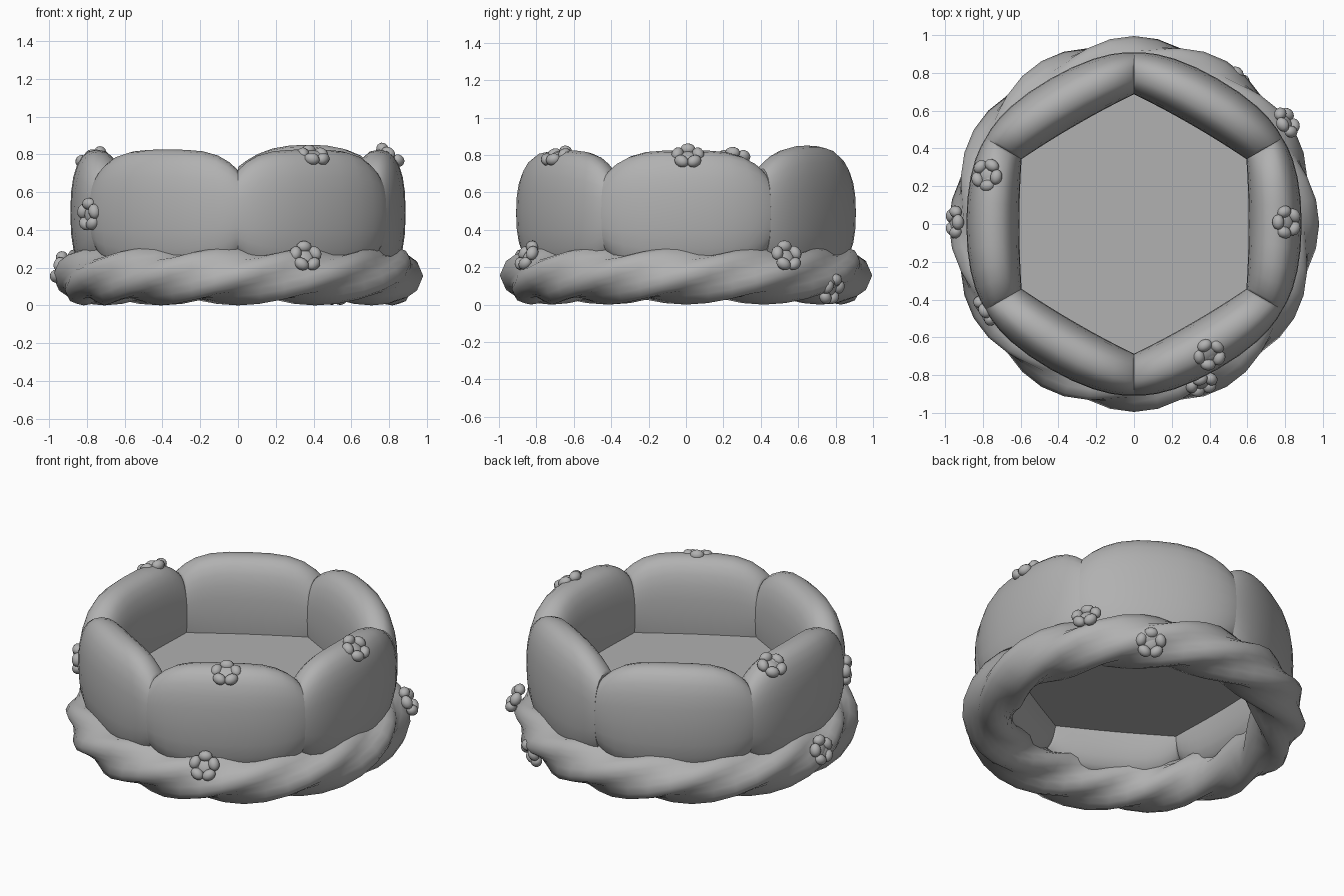
import bpy, bmesh, math
from math import sin, cos, pi, tan, radians
from mathutils import Vector, Matrix

if "Cube" in bpy.data.objects:
    bpy.data.objects.remove(bpy.data.objects["Cube"])

# one mid-grey finish for every part
grey = bpy.data.materials.new("mid_grey")
grey.diffuse_color = (0.44, 0.44, 0.44, 1)
grey.use_nodes = True
grey.node_tree.nodes["Principled BSDF"].inputs["Base Color"].default_value = grey.diffuse_color


def finish(bm, name, angle=60):
    bmesh.ops.recalc_face_normals(bm, faces=bm.faces)
    me = bpy.data.meshes.new(name)
    bm.to_mesh(me)
    bm.free()
    me.materials.append(grey)
    ob = bpy.data.objects.new(name, me)
    bpy.context.collection.objects.link(ob)
    bpy.ops.object.select_all(action='DESELECT')
    ob.select_set(True)
    bpy.context.view_layer.objects.active = ob
    bpy.ops.object.shade_smooth_by_angle(angle=radians(angle))
    return ob


def skin(bm, rings, closed):
    # bridge consecutive rings of points with quads
    vs = [[bm.verts.new(p) for p in r] for r in rings]
    n = len(vs[0])
    for i in range(len(vs) if closed else len(vs) - 1):
        a, b = vs[i], vs[(i + 1) % len(vs)]
        for j in range(n):
            k = (j + 1) % n
            bm.faces.new((a[j], a[k], b[k], b[j]))
    if not closed:
        bm.faces.new(vs[0])
        bm.faces.new(vs[-1])


def power(v, e):
    return math.copysign(abs(v) ** e, v)


# puffy wall cushions, mitred at 60 degree corners
def cushion(index):
    bm = bmesh.new()
    rot = Matrix.Rotation(index * pi / 3, 3, 'Z')
    tall, dome = (1.06, 2.6) if index == 1 else (0.985, 3.6)
    rings = []
    for i in range(13):
        s = sin((i / 12 - 0.5) * pi)
        outer = 0.888 - 0.102 * abs(s) ** 2.2
        inner = 0.607 - 0.012 * abs(s) ** 2
        h = 0.34 * tall * (1 - 0.33 * abs(s) ** dome)
        ring = []
        for j in range(24):
            a = 2 * pi * j / 24
            x = (outer + inner) / 2 + (outer - inner) / 2 * power(cos(a), 0.82)
            z = 0.49 + h * power(sin(a), 0.82)
            ring.append(rot @ Vector((x, s * tan(pi / 6) * x, z)))
        rings.append(ring)
    skin(bm, rings, False)
    finish(bm, f"wall_cushion_{index + 1}", 50)


for k in range(6):
    cushion(k)

# inner floor
bm = bmesh.new()
bm.faces.new([bm.verts.new((0.76 * cos(pi / 6 + k * pi / 3),
                            0.76 * sin(pi / 6 + k * pi / 3), 0.385)) for k in range(6)])
finish(bm, "floor")

# twisted base ring: a four-lobed section turning as it goes round
bm = bmesh.new()
rings = []
for i in range(48):
    t = 2 * pi * i / 48
    ring = []
    for j in range(24):
        p = 2 * pi * j / 24
        r = 0.135 + 0.021 * cos(4 * p - 12 * t)
        d = 0.817 + 1.05 * r * cos(p)
        ring.append((d * cos(t), 1.015 * d * sin(t), 0.156 + r * sin(p)))
    rings.append(ring)
skin(bm, rings, True)
finish(bm, "twisted_base_ring", 60)


# small five-petal flowers: (position, facing direction)
def flower(name, pos, facing):
    bm = bmesh.new()
    basis = Vector(facing).to_track_quat('Z', 'Y').to_matrix().to_4x4()
    place = Matrix.Translation(pos) @ basis
    for k in range(5):
        m = (place @ Matrix.Rotation(pi / 2 + k * 2 * pi / 5, 4, 'Z')
             @ Matrix.Translation((0.058, 0, 0)) @ Matrix.Diagonal((0.032, 0.041, 0.032, 1)))
        bmesh.ops.create_uvsphere(bm, u_segments=12, v_segments=8, radius=1, matrix=m)
    bmesh.ops.create_uvsphere(bm, u_segments=12, v_segments=8, radius=1,
                              matrix=place @ Matrix.Diagonal((0.038, 0.038, 0.012, 1)))
    finish(bm, name)


flowers = [
    ((0.40, -0.69, 0.795), (0.2, -0.35, 0.9)),
    ((0.81, 0.01, 0.795), (0.6, 0, 0.8)),
    ((-0.78, 0.26, 0.785), (-0.45, 0.1, 0.9)),
    ((-0.79, -0.46, 0.48), (-0.8, -0.5, 0)),
    ((0.36, -0.85, 0.26), (0.3, -0.8, 0.5)),
    ((0.81, 0.54, 0.26), (0.75, 0.45, 0.45)),
    ((-0.95, 0.01, 0.20), (-0.95, 0, 0.3)),
    ((0.53, 0.78, 0.08), (0.5, 0.77, -0.4)),
]
for n, (pos, facing) in enumerate(flowers):
    flower(f"flower_{n + 1}", pos, facing)
